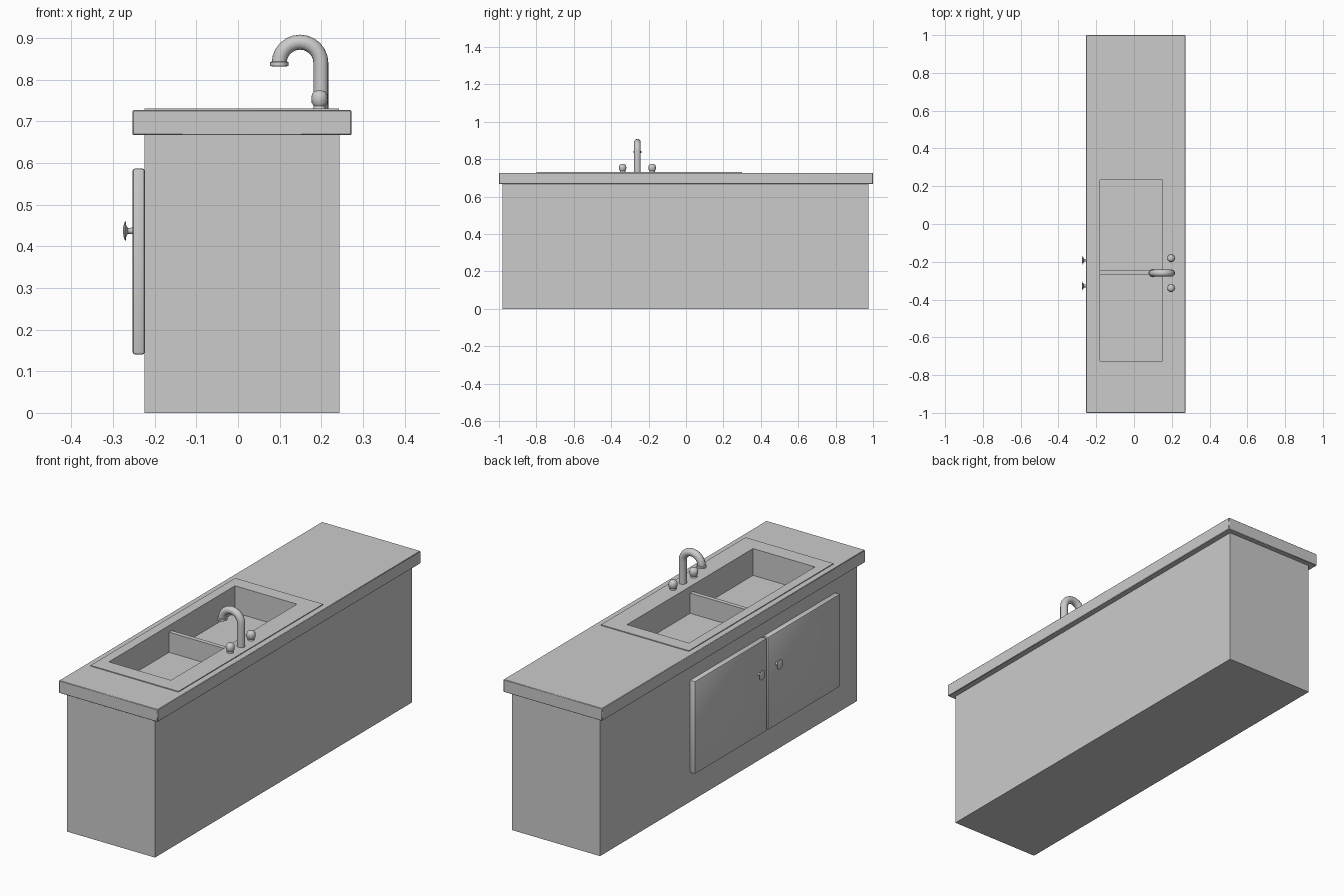
import bpy, bmesh, math
from mathutils import Matrix, Vector

if "Cube" in bpy.data.objects:
    bpy.data.objects.remove(bpy.data.objects["Cube"])


def finish(name, bm, smooth=False):
    bmesh.ops.recalc_face_normals(bm, faces=bm.faces)
    me = bpy.data.meshes.new(name)
    bm.to_mesh(me)
    bm.free()
    ob = bpy.data.objects.new(name, me)
    bpy.context.collection.objects.link(ob)
    bpy.context.view_layer.objects.active = ob
    if smooth:
        bpy.ops.object.select_all(action='DESELECT')
        ob.select_set(True)
        bpy.ops.object.shade_smooth_by_angle(angle=math.radians(40))
    return ob


def box(name, lo, hi, bevel=0.0, segments=2):
    bm = bmesh.new()
    lo, hi = Vector(lo), Vector(hi)
    bmesh.ops.create_cube(bm, size=1, matrix=Matrix.Translation((lo + hi) / 2)
                          @ Matrix.Diagonal((*(hi - lo), 1)))
    if bevel:
        bmesh.ops.bevel(bm, geom=bm.edges[:], offset=bevel, segments=segments,
                        profile=0.5, affect='EDGES')
    return finish(name, bm, bevel > 0)


def boolean(ob, other, op):
    mod = ob.modifiers.new(op.lower(), 'BOOLEAN')
    mod.operation, mod.object, mod.solver = op, other, 'EXACT'
    bpy.context.view_layer.objects.active = ob
    bpy.ops.object.modifier_apply(modifier=mod.name)


def lathe(name, profile, matrix, n=16):
    # profile is (radius, height) pairs, closed at both ends
    bm = bmesh.new()
    rings = [[bm.verts.new(matrix @ Vector((r * math.cos(2 * math.pi * i / n),
                                            r * math.sin(2 * math.pi * i / n), h)))
              for i in range(n)] for r, h in profile]
    for a, b in zip(rings, rings[1:]):
        for i in range(n):
            j = (i + 1) % n
            bm.faces.new((a[i], a[j], b[j], b[i]))
    bm.faces.new(rings[0])
    bm.faces.new(rings[-1])
    return finish(name, bm, True)


MID = -0.26   # centre of sink and doors along y

# Cabinet and worktop, with an opening for the sink
cabinet = box("cabinet", (-0.225, -0.98, 0), (0.244, 0.975, 0.668))
worktop = box("worktop", (-0.253, -1, 0.667), (0.272, 1, 0.727), 0.002, 1)
opening = box("opening", (-0.189, -0.733, 0.59), (0.159, 0.243, 0.9))
for ob in (cabinet, worktop):
    boolean(ob, opening, 'DIFFERENCE')

# Sink: rim plate plus tub, hollowed out
sink = box("sink", (-0.225, -0.80, 0.724), (0.243, 0.30, 0.731))
tub = box("tub", (-0.188, -0.732, 0.592), (0.158, 0.242, 0.728))
hollow = box("hollow", (-0.18, -0.724, 0.602), (0.15, 0.234, 0.9))
boolean(sink, tub, 'UNION')
boolean(sink, hollow, 'DIFFERENCE')
for helper in (opening, tub, hollow):
    bpy.data.objects.remove(helper)
box("sink_divider", (-0.181, -0.267, 0.60), (0.151, -0.246, 0.699))

# Doors with disc knobs
for side, label in ((-1, "left"), (1, "right")):
    ys = sorted((MID + side * 0.004, MID + side * 0.553))
    box(f"door_{label}", (-0.253, ys[0], 0.14), (-0.224, ys[1], 0.587), 0.006)
    place = Matrix.Translation((-0.25, MID + side * 0.068, 0.437)) @ Matrix.Rotation(-math.pi / 2, 4, 'Y')
    lathe(f"door_knob_{label}",
          [(0.008, 0), (0.007, 0.014), (0.012, 0.018), (0.023, 0.0195),
           (0.023, 0.0215), (0.012, 0.025), (0.004, 0.026)], place)

# Faucet pipe: vertical riser and half-circle gooseneck swept as a tube
path = [(0.199, 0.725, 0.0)]
path += [(0.149 + 0.05 * math.cos(a), 0.84 + 0.05 * math.sin(a), a)
         for a in (math.pi * k / 12 for k in range(13))]
bm = bmesh.new()
N, R = 16, 0.018
rings = []
for x, z, a in path:
    ring = []
    for i in range(N):
        t = 2 * math.pi * i / N
        r = R * math.cos(t)
        ring.append(bm.verts.new((x + r * math.cos(a), MID + R * math.sin(t), z + r * math.sin(a))))
    rings.append(ring)
for a, b in zip(rings, rings[1:]):
    for i in range(N):
        j = (i + 1) % N
        bm.faces.new((a[i], a[j], b[j], b[i]))
bm.faces.new(rings[0])
bm.faces.new(rings[-1])
finish("faucet_pipe", bm, True)
lathe("faucet_nozzle", [(0.018, 0), (0.022, 0.001), (0.022, 0.010), (0.018, 0.012)],
      Matrix.Translation((0.099, MID, 0.832)))

# Tap handles
for side, label in ((-1, "left"), (1, "right")):
    lathe(f"tap_handle_{label}",
          [(0.017, 0), (0.015, 0.006), (0.014, 0.010), (0.019, 0.017), (0.020, 0.030),
           (0.018, 0.039), (0.013, 0.045), (0.005, 0.047)],
          Matrix.Translation((0.196, MID + side * 0.079, 0.727)))
